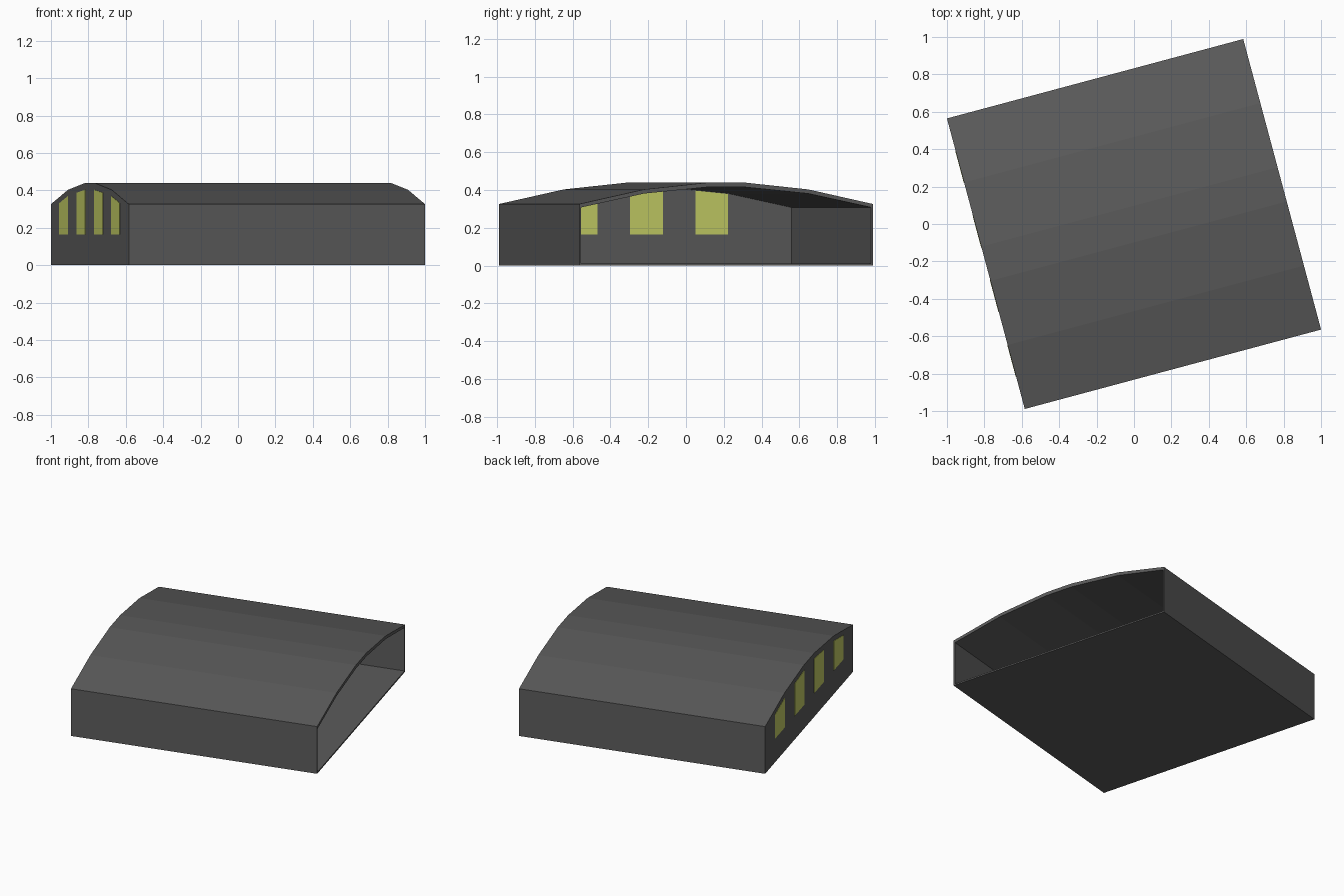
import bpy, bmesh, math

if "Cube" in bpy.data.objects:
    bpy.data.objects.remove(bpy.data.objects["Cube"])

HU, HV, T = 0.82, 0.804, 0.01      # half length, half width, wall thickness
IV = HV - T
TURN = math.radians(15)


def material(name, rgb):
    m = bpy.data.materials.new(name)
    m.diffuse_color = (*rgb, 1)
    m.use_nodes = True
    m.node_tree.nodes["Principled BSDF"].inputs["Base Color"].default_value = m.diffuse_color
    return m


GREY = material("dark grey", (0.105, 0.105, 0.105))
YELLOW = material("lit yellow", (0.55, 0.61, 0.13))

# Arched profiles (across, height), outside and inside of the roof
OUTER = [(-HV, 0.326), (-0.45, 0.403), (-0.095, 0.44),
         (0.095, 0.44), (0.45, 0.403), (HV, 0.326)]
INNER = [(-IV, 0.308), (-0.45, 0.381), (-0.095, 0.416),
         (0.095, 0.416), (0.45, 0.381), (IV, 0.308)]


def ceiling(v):
    for (a, za), (b, zb) in zip(INNER, INNER[1:]):
        if a <= v <= b:
            return za + (zb - za) * (v - a) / (b - a)


def prism(name, section, u0, u1, mat):
    """Extrude a cross-section (across, height) along the length."""
    bm = bmesh.new()
    face = bm.faces.new([bm.verts.new((u0, v, z)) for v, z in section])
    out = bmesh.ops.extrude_face_region(bm, geom=[face])
    moved = [g for g in out["geom"] if isinstance(g, bmesh.types.BMVert)]
    bmesh.ops.translate(bm, verts=moved, vec=(u1 - u0, 0, 0))
    bmesh.ops.recalc_face_normals(bm, faces=bm.faces)
    me = bpy.data.meshes.new(name)
    bm.to_mesh(me)
    bm.free()
    me.materials.append(mat)
    ob = bpy.data.objects.new(name, me)
    ob.rotation_euler.z = TURN
    bpy.context.collection.objects.link(ob)
    return ob


# Shell: floor, arched roof, two side walls, one closed end
prism("floor", [(-IV, 0), (IV, 0), (IV, T), (-IV, T)], -HU, HU, GREY)
prism("arched_roof", OUTER + INNER[::-1], -HU, HU, GREY)
for s, side in ((-1, "front"), (1, "back")):
    prism(side + "_wall", [(s * IV, 0), (s * HV, 0), (s * HV, 0.326), (s * IV, 0.308)],
          -HU, HU, GREY)
prism("end_wall", [(-IV, T)] + INNER + [(IV, T)], -HU, -HU + T, GREY)


def window(name, v0, v1, gap, u0, u1):
    prism(name, [(v0, 0.165), (v1, 0.165), (v1, ceiling(v1) - gap),
                 (v0, ceiling(v0) - gap)], u0, u1, YELLOW)


# Four windows outside, three staggered ones inside
for i in range(4):
    c = (i - 1.5) * 0.358
    window(f"outer_window_{i + 1}", c - 0.088, c + 0.088, 0.012, -HU - 0.002, -HU)
for i in range(3):
    c = (i - 1) * 0.358
    window(f"inner_window_{i + 1}", c - 0.09, c + 0.09, 0.002, -HU + T, -HU + T + 0.002)
